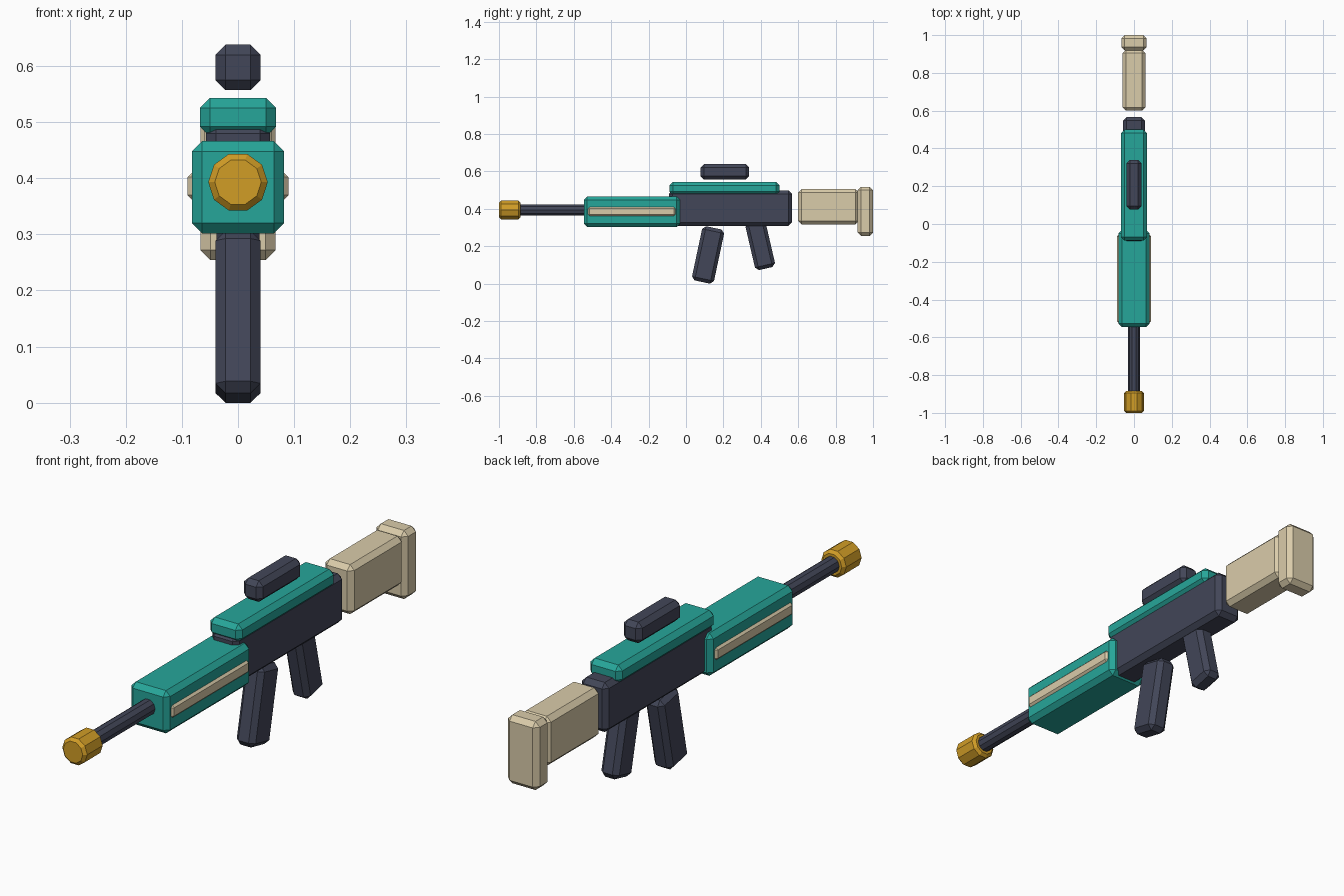
import bpy
import bmesh
from math import radians
from mathutils import Matrix

if "Cube" in bpy.data.objects:
    bpy.data.objects.remove(bpy.data.objects["Cube"])


def material(name, *srgb):
    """Flat material from 8-bit sRGB values."""
    linear = []
    for value in srgb:
        c = value / 255
        linear.append(c / 12.92 if c <= 0.04045 else ((c + 0.055) / 1.055) ** 2.4)
    mat = bpy.data.materials.new(name)
    mat.diffuse_color = (*linear, 1)
    mat.use_nodes = True
    mat.node_tree.nodes["Principled BSDF"].inputs["Base Color"].default_value = (*linear, 1)
    return mat


TEAL = material("teal", 38, 166, 154)
SLATE = material("dark slate", 66, 70, 88)
CREAM = material("cream", 218, 204, 170)
GOLD = material("gold", 209, 157, 38)


def finish(name, bm, mat):
    bmesh.ops.recalc_face_normals(bm, faces=bm.faces)
    mesh = bpy.data.meshes.new(name)
    bm.to_mesh(mesh)
    bm.free()
    mesh.materials.append(mat)
    obj = bpy.data.objects.new(name, mesh)
    bpy.context.collection.objects.link(obj)
    return obj


def chamfer(bm, edges, width):
    bmesh.ops.bevel(bm, geom=edges, offset=width, offset_type="OFFSET",
                    segments=1, profile=0.5, affect="EDGES")


def block(name, mat, half_width, y, z, bevel=0.018, tilt=0):
    """Chamfered box centred on x = 0, spanning y and z, tilted about x."""
    bm = bmesh.new()
    size = (2 * half_width, y[1] - y[0], z[1] - z[0])
    bmesh.ops.create_cube(bm, size=1, matrix=Matrix.Diagonal((*size, 1)))
    chamfer(bm, bm.edges[:], bevel)
    obj = finish(name, bm, mat)
    obj.location = (0, sum(y) / 2, sum(z) / 2)
    obj.rotation_euler.x = radians(tilt)
    return obj


def tube(name, mat, radius, y, bevel=0):
    """Ten-sided cylinder along y, with optional chamfered rims."""
    bm = bmesh.new()
    bmesh.ops.create_cone(bm, cap_ends=True, segments=10, radius1=radius,
                          radius2=radius, depth=y[1] - y[0],
                          matrix=Matrix.Rotation(radians(90), 4, "Z"))
    # Put corners on the x axis so the top and bottom are flat
    corner = max(bm.verts, key=lambda v: v.co.x).co
    if abs(corner.y) > radius * 0.01:
        bmesh.ops.rotate(bm, verts=bm.verts[:], matrix=Matrix.Rotation(radians(18), 3, "Z"))
    if bevel:
        rims = [e for e in bm.edges if abs(e.verts[0].co.z - e.verts[1].co.z) < bevel]
        chamfer(bm, rims, bevel)
    obj = finish(name, bm, mat)
    obj.location = (0, sum(y) / 2, 0.393)
    obj.rotation_euler.x = radians(90)
    return obj


# Body
block("receiver", SLATE, 0.057, (-0.09, 0.566), (0.308, 0.498))
block("top_rail", TEAL, 0.068, (-0.088, 0.5), (0.474, 0.543))
block("handguard", TEAL, 0.082, (-0.546, -0.032), (0.302, 0.466))
block("side_strips", CREAM, 0.09, (-0.525, -0.055), (0.36, 0.412), bevel=0.01)
block("sight", SLATE, 0.04, (0.077, 0.338), (0.557, 0.638))

# Barrel
tube("barrel", SLATE, 0.031, (-0.9, -0.5))
tube("muzzle", GOLD, 0.053, (-1.0, -0.885), bevel=0.011)

# Stock
block("stock", CREAM, 0.061, (0.6, 0.923), (0.316, 0.506))
block("butt_plate", CREAM, 0.067, (0.918, 1.0), (0.254, 0.517))

# Slanted parts below the body
block("magazine", SLATE, 0.04, (0.058, 0.178), (0.005, 0.301), tilt=-12)
block("grip", SLATE, 0.038, (0.342, 0.452), (0.077, 0.337), tilt=13)
